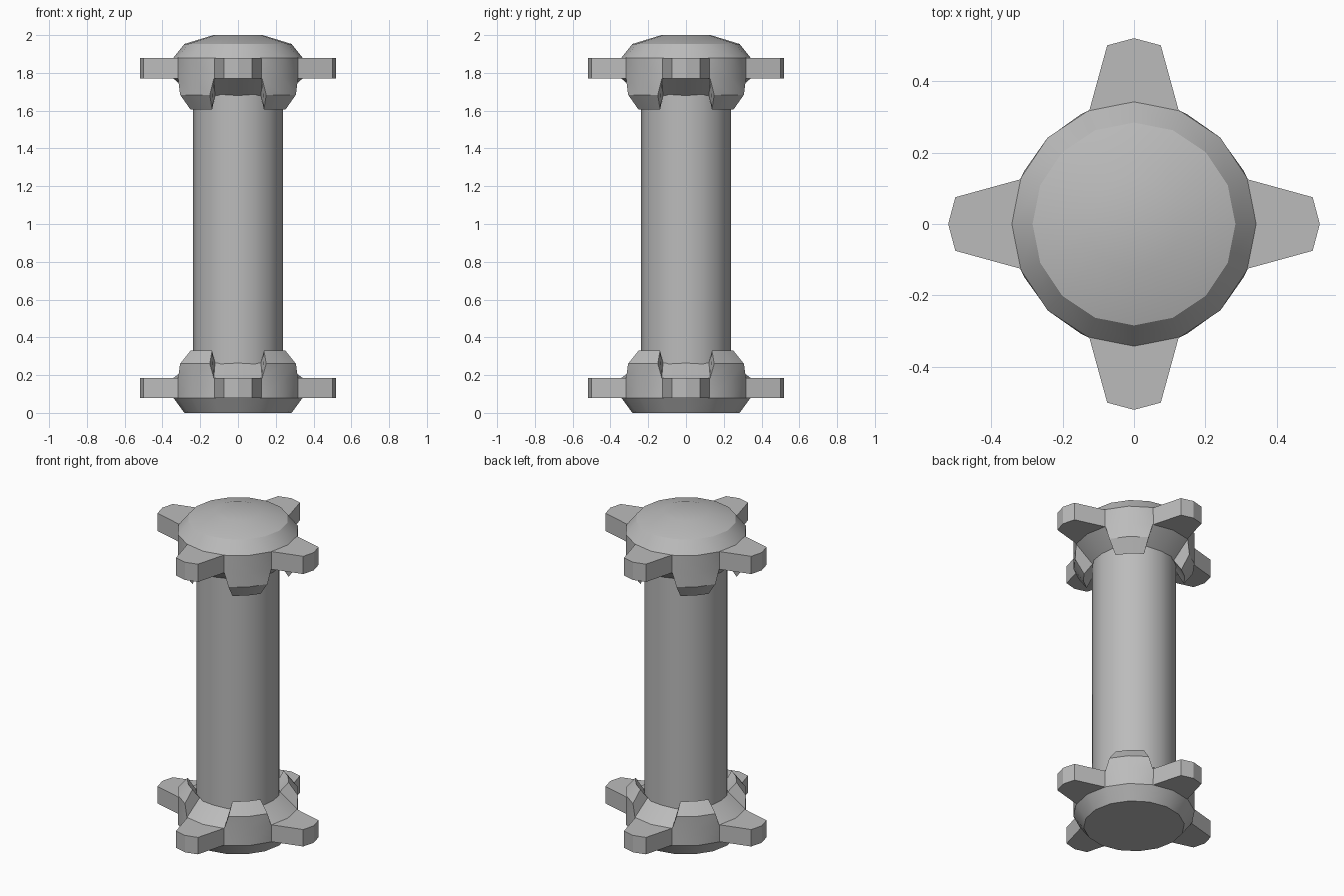
import bpy, bmesh, math

if "Cube" in bpy.data.objects:
    bpy.data.objects.remove(bpy.data.objects["Cube"])

steel = bpy.data.materials.new("grey_metal")
steel.diffuse_color = (0.5, 0.5, 0.5, 1)
steel.use_nodes = True
steel.node_tree.nodes["Principled BSDF"].inputs["Base Color"].default_value = steel.diffuse_color


def finish(bm, name):
    bmesh.ops.recalc_face_normals(bm, faces=bm.faces)
    mesh = bpy.data.meshes.new(name)
    bm.to_mesh(mesh)
    bm.free()
    obj = bpy.data.objects.new(name, mesh)
    bpy.context.collection.objects.link(obj)
    mesh.materials.append(steel)
    bpy.ops.object.select_all(action='DESELECT')
    obj.select_set(True)
    bpy.context.view_layer.objects.active = obj
    bpy.ops.object.shade_smooth_by_angle(angle=math.radians(29))
    return obj


def ring(bm, r, z, a=22.5):
    """Sixteen points; a is the angle of those beside each prong."""
    out = []
    for q in range(4):
        for d in (0, a, 45, 90 - a):
            t = math.radians(90 * q + d)
            out.append(bm.verts.new((r * math.cos(t), r * math.sin(t), z)))
    return out


def bridge(bm, lo, hi, cols=range(16)):
    for i in cols:
        j = (i + 1) % 16
        bm.faces.new((lo[i], lo[j], hi[j], hi[i]))


BLOCK = [i for i in range(16) if i % 4 in (1, 2)]
FLOOR = [i for i in range(16) if i % 4 in (0, 3)]


def end_cap(name, edge, wall, s, crown, drop):
    """Collar with four claws; s is the direction towards the shaft middle."""
    bm = bmesh.new()
    outer = [ring(bm, r, z) for r, z in crown]
    outer.append(ring(bm, 0.342, edge))
    a = ring(bm, 0.342, wall, 22)
    b = ring(bm, 0.341, wall + s * drop * 0.52, 26)
    c = ring(bm, 0.286, wall + s * drop, 28.7)
    d = ring(bm, 0.236, wall + s * drop * 0.55, 31)
    bm.faces.new(outer[0])
    for lo, hi in zip(outer, outer[1:] + [a]):
        bridge(bm, lo, hi)
    # claws between the prongs
    for lo, hi in ((a, b), (b, c), (c, d)):
        bridge(bm, lo, hi, BLOCK)
    # sloped notch floors and claw side walls
    bridge(bm, a, d, FLOOR)
    for i in range(1, 16, 2):
        bm.faces.new((a[i], b[i], c[i], d[i]))
    bm.verts.index_update()
    finish(bm, name)


def prongs(name, z0, z1):
    half = [(0.30, 0.125), (0.318, 0.125), (0.50, 0.075)]
    outline = half + [(0.52, 0)] + [(x, -y) for x, y in reversed(half)]
    bm = bmesh.new()
    for q in range(4):
        co, si = ((1, 0), (0, 1), (-1, 0), (0, -1))[q]
        lo, hi = ([bm.verts.new((x * co - y * si, x * si + y * co, z))
                   for x, y in outline] for z in (z0, z1))
        bm.faces.new(lo)
        bm.faces.new(hi)
        n = len(lo)
        for i in range(n):
            j = (i + 1) % n
            bm.faces.new((lo[i], lo[j], hi[j], hi[i]))
    obj = finish(bm, name)
    obj.data.shade_flat()


# central shaft
bm = bmesh.new()
low, high = ring(bm, 0.237, 0.2), ring(bm, 0.237, 1.75)
bridge(bm, low, high)
bm.faces.new(low)
bm.faces.new(high)
finish(bm, "shaft")

# domed top and flat bottom ends
end_cap("top_cap", 1.88, 1.77, -1, [(0.13, 2.0), (0.284, 1.953)], 0.165)
end_cap("bottom_cap", 0.08, 0.185, 1, [(0.284, 0.0)], 0.145)
prongs("top_prongs", 1.77, 1.88)
prongs("bottom_prongs", 0.08, 0.185)
